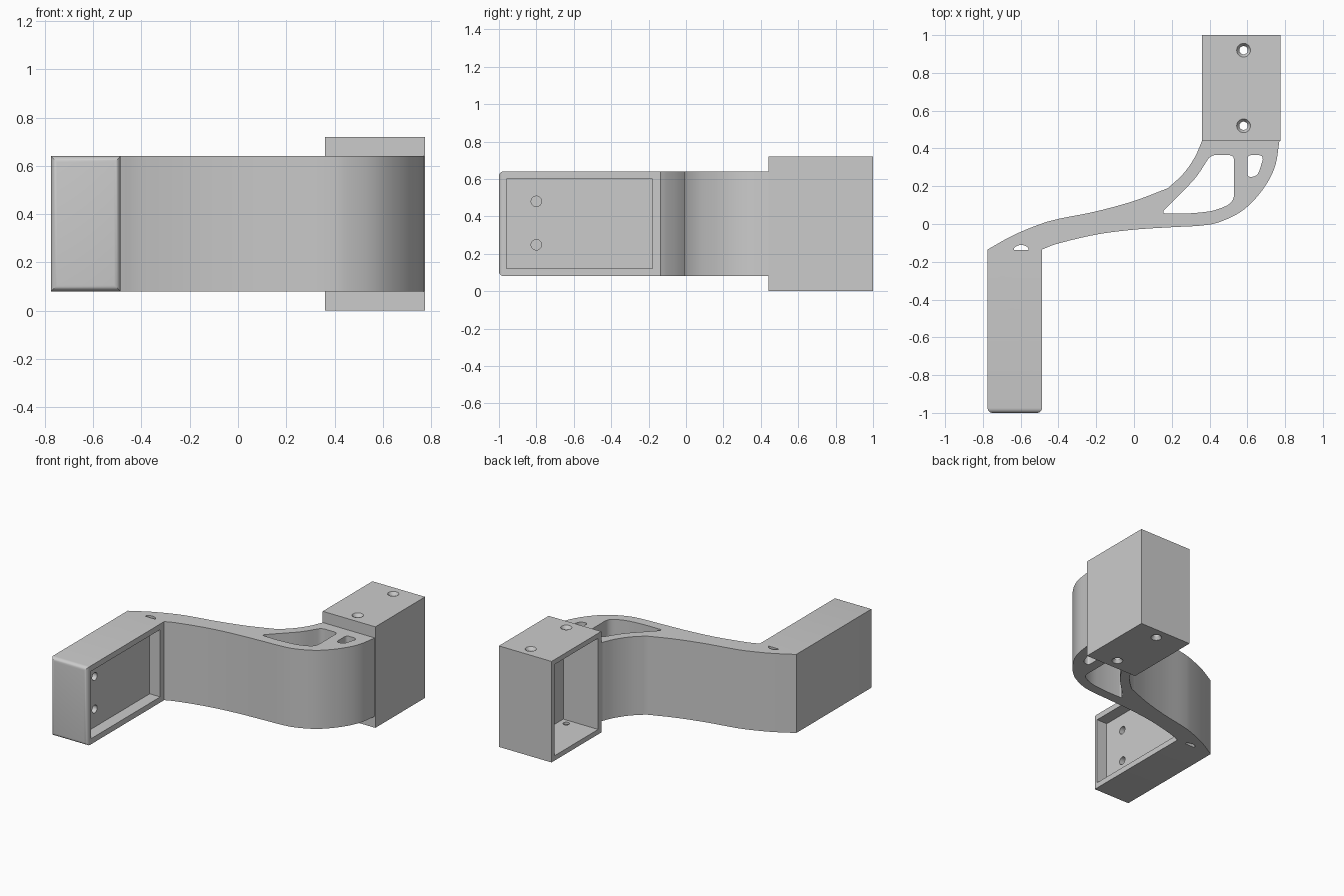
import bpy, bmesh, math
from mathutils import Vector, Matrix

if "Cube" in bpy.data.objects:
    bpy.data.objects.remove(bpy.data.objects["Cube"])


def smooth(pts, n=6):
    """Catmull-Rom curve through 2D points."""
    p = [Vector(q) for q in pts]
    ext = [2 * p[0] - p[1]] + p + [2 * p[-1] - p[-2]]
    out = []
    for a, b, c, d in zip(ext, ext[1:], ext[2:], ext[3:]):
        for i in range(n):
            t = i / n
            out.append(0.5 * (2 * b + (c - a) * t + (2 * a - 5 * b + 4 * c - d) * t * t
                              + (3 * b - a - 3 * c + d) * t ** 3))
    return out + [p[-1]]


def rounded(corners, n=5):
    """Polygon from (x, y, setback) corners with rounded tips."""
    out = []
    for i, (x, y, r) in enumerate(corners):
        c = Vector((x, y))
        a = Vector(corners[i - 1][:2]) - c
        b = Vector(corners[(i + 1) % len(corners)][:2]) - c
        a, b = c + a.normalized() * r, c + b.normalized() * r
        for k in range(n + 1):
            t = k / n
            out.append(a * (1 - t) ** 2 + c * 2 * t * (1 - t) + b * t * t)
    return out


def to_object(name, bm):
    bmesh.ops.recalc_face_normals(bm, faces=bm.faces[:])
    me = bpy.data.meshes.new(name)
    bm.to_mesh(me)
    bm.free()
    ob = bpy.data.objects.new(name, me)
    bpy.context.collection.objects.link(ob)
    return ob


def prism(pts, z0, z1):
    """Closed extrusion of a 2D outline."""
    bm = bmesh.new()
    low = [bm.verts.new((p[0], p[1], z0)) for p in pts]
    top = [bm.verts.new((p[0], p[1], z1)) for p in pts]
    bm.faces.new(low[::-1])
    bm.faces.new(top)
    for i in range(len(pts)):
        bm.faces.new((low[i - 1], low[i], top[i], top[i - 1]))
    return bm


def box(name, x0, x1, y0, y1, z0, z1):
    return to_object(name, prism([(x0, y0), (x1, y0), (x1, y1), (x0, y1)], z0, z1))


def cone(name, loc, r1, r2, depth, axis="Z"):
    bm = bmesh.new()
    bmesh.ops.create_cone(bm, cap_ends=True, segments=32, radius1=r1, radius2=r2, depth=depth)
    rot = Matrix.Rotation(math.pi / 2, 4, "Y") if axis == "X" else Matrix.Identity(4)
    bm.transform(Matrix.Translation(loc) @ rot)
    return to_object(name, bm)


def boolean(target, tool, op="DIFFERENCE"):
    """Apply a boolean, moving to the next solver if one gives no usable result."""
    tool.hide_render = True
    before = len(target.data.vertices)
    for solver in ("MANIFOLD", "EXACT", "FLOAT"):
        m = target.modifiers.new("bool", "BOOLEAN")
        m.operation, m.object, m.solver = op, tool, solver
        bpy.context.view_layer.update()
        dg = bpy.context.evaluated_depsgraph_get()
        me = bpy.data.meshes.new_from_object(target.evaluated_get(dg))
        target.modifiers.remove(m)
        if len(me.polygons) > 5 and len(me.vertices) != before:
            target.data = me
            break
    bpy.data.objects.remove(tool, do_unlink=True)


# Swept arm and mounting plate as one outline
lower = smooth([(-.487, -.135), (-.4, -.103), (-.2, -.056), (0, -.03), (.2, -.017), (.36, -.008),
                (.46, .013), (.58, .075), (.68, .18), (.745, .3), (.77, .44)])
upper = smooth([(.36, .44), (.32, .35), (.26, .265), (.18, .19)])
upper += smooth([(.18, .19), (.0, .122), (-.2, .067), (-.4, .027), (-.5, -.002),
                 (-.64, -.06), (-.775, -.135)])[1:]
outline = [(-.775, -1), (-.487, -1)] + lower + [(.77, .46), (.365, .46)] + upper
bm = prism(outline, .08, .64)
tip = [e for e in bm.edges if all(v.co.y < -.999 for v in e.verts)]
bmesh.ops.bevel(bm, geom=tip, offset=.026, segments=5, profile=.5, affect="EDGES")
bracket = to_object("bracket", bm)

# Clamp block
boolean(bracket, box("clamp_block", .36, .775, .44, 1, 0, .72), "UNION")

# Weight-saving openings through the arm
large = rounded([(.14, .055, .035), (.3, .055, .06), (.43, .07, .05), (.53, .115, .045),
                 (.53, .365, .03), (.405, .365, .03), (.33, .245, .06), (.25, .165, .04)])
small = rounded([(.6, .245, .026), (.655, .255, .026), (.69, .365, .035), (.6, .365, .025)])
slot = [(-.597 + .04 * math.cos(a), -.138 + .027 * math.sin(a))
        for a in (math.pi * i / 10 for i in range(11))]
for pts in (large, small, slot):
    boolean(bracket, to_object("opening", prism(pts, .05, .67)))

# Clamp pocket, open to the left, with countersunk holes top and bottom
boolean(bracket, box("pocket", .3, .635, .475, .965, .035, .685))
for y in (.52, .92):
    boolean(bracket, cone("bore", (.58, y, .36), .022, .022, 1))
    boolean(bracket, cone("sink_top", (.58, y, .71), .021, .0385, .026))
    boolean(bracket, cone("sink_low", (.58, y, .01), .0385, .021, .026))

# Shallow plate recess with four blind screw holes
boolean(bracket, box("recess", -.57, -.4, -.96, -.18, .12, .6))
for y in (-.8, -.34):
    for z in (.248, .48):
        boolean(bracket, cone("screw_hole", (-.6, y, z), .028, .028, .2, "X"))

bpy.ops.object.select_all(action="DESELECT")
bracket.select_set(True)
bpy.context.view_layer.objects.active = bracket
bpy.ops.object.shade_smooth_by_angle(angle=math.radians(25))
